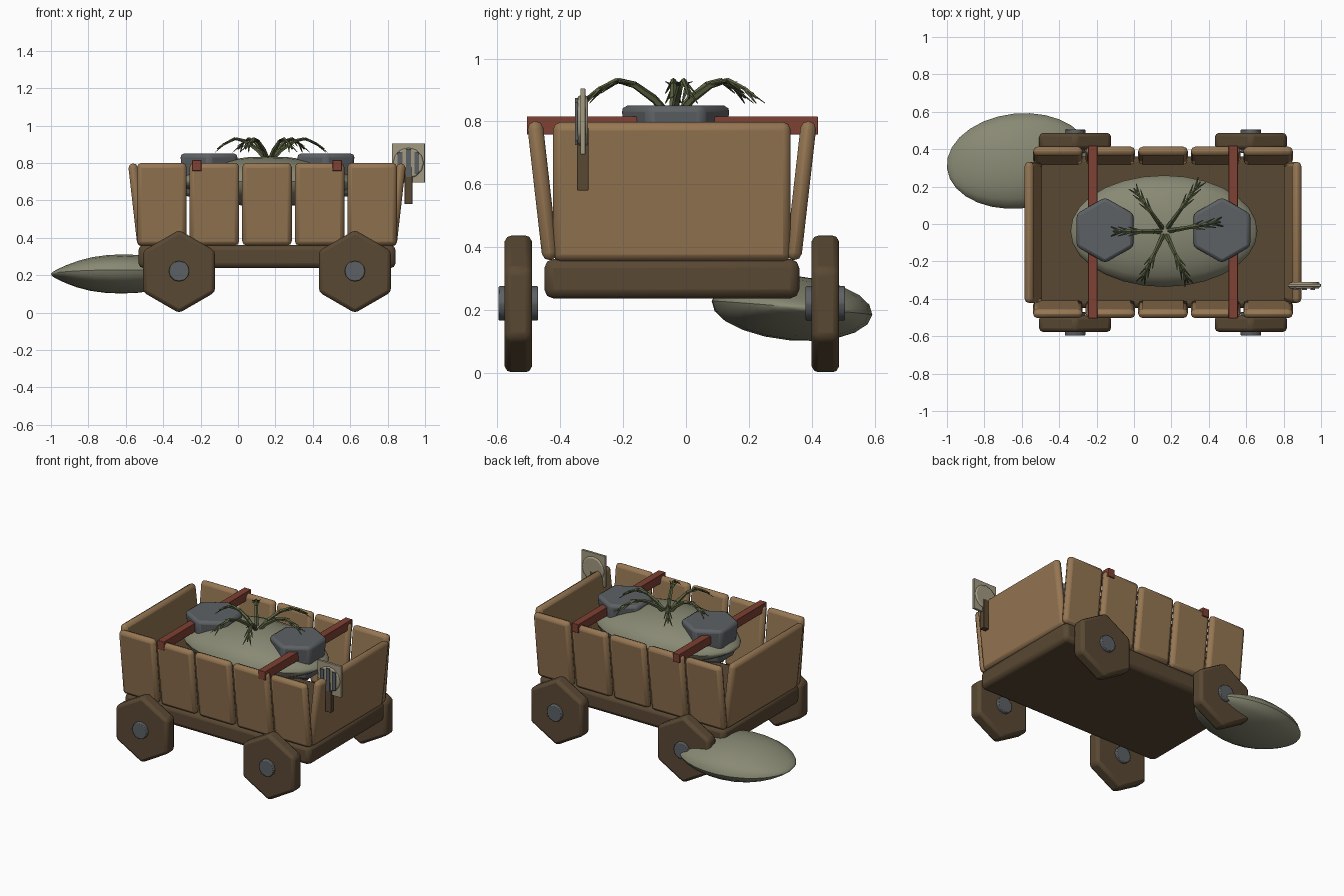
import bpy, bmesh, math
from mathutils import Vector, Matrix

if "Cube" in bpy.data.objects:
    bpy.data.objects.remove(bpy.data.objects["Cube"], do_unlink=True)


def material(name, r, g, b):
    m = bpy.data.materials.new(name)
    m.use_nodes = True
    m.diffuse_color = (r, g, b, 1)
    bsdf = next(n for n in m.node_tree.nodes if n.type == 'BSDF_PRINCIPLED')
    bsdf.inputs["Base Color"].default_value = (r, g, b, 1)
    bsdf.inputs["Roughness"].default_value = 0.9
    return m


LIGHT_WOOD = material("light wood", 0.30, 0.18, 0.085)
DARK_WOOD = material("dark wood", 0.10, 0.065, 0.033)
SACKCLOTH = material("sage sackcloth", 0.25, 0.25, 0.175)
SLATE = material("slate grey", 0.11, 0.12, 0.13)
RED = material("rust red", 0.21, 0.052, 0.032)
GREEN = material("leaf green", 0.10, 0.12, 0.05)
PALE = material("pale board", 0.36, 0.32, 0.22)

CX, CY = 0.155, -0.045      # middle of the cart body


def finish(name, bm, mat, loc=(0, 0, 0), rot=(0, 0, 0), bevel=0, smooth=True):
    mesh = bpy.data.meshes.new(name)
    bm.to_mesh(mesh)
    bm.free()
    mesh.materials.append(mat)
    ob = bpy.data.objects.new(name, mesh)
    bpy.context.collection.objects.link(ob)
    ob.location, ob.rotation_euler = loc, rot
    if bevel:
        mod = ob.modifiers.new("bevel", 'BEVEL')
        mod.width, mod.segments = bevel, 2
        mod.limit_method = 'ANGLE'
    if smooth:
        bpy.ops.object.select_all(action='DESELECT')
        ob.select_set(True)
        bpy.context.view_layer.objects.active = ob
        bpy.ops.object.shade_smooth_by_angle(angle=math.radians(35))
    return ob


def box(name, size, loc, mat, rot=(0, 0, 0), bevel=0):
    bm = bmesh.new()
    bmesh.ops.create_cube(bm, size=1)
    bmesh.ops.scale(bm, vec=size, verts=bm.verts)
    return finish(name, bm, mat, loc, rot, bevel)


def prism(name, sides, r_low, r_top, depth, loc, mat, rot=(0, 0, 0), bevel=0):
    bm = bmesh.new()
    bmesh.ops.create_cone(bm, cap_ends=True, segments=sides,
                          radius1=r_low, radius2=r_top, depth=depth)
    # put a corner on the local +y axis
    corner = max(bm.verts, key=lambda v: v.co.y).co
    bmesh.ops.rotate(bm, verts=bm.verts,
                     matrix=Matrix.Rotation(math.atan2(corner.x, corner.y), 3, 'Z'))
    return finish(name, bm, mat, loc, rot, bevel)


def sack(name, half, loc, rot):
    # ellipsoid whose ends are pressed flat like a tied bag
    bm = bmesh.new()
    bmesh.ops.create_uvsphere(bm, u_segments=20, v_segments=14, radius=1)
    bmesh.ops.rotate(bm, verts=bm.verts, matrix=Matrix.Rotation(math.pi / 2, 3, 'Y'))
    for v in bm.verts:
        x = abs(v.co.x)
        v.co.z *= 1 - 0.55 * x ** 3
        v.co = Vector((v.co.x * half[0], v.co.y * half[1], v.co.z * half[2]))
    return finish(name, bm, SACKCLOTH, loc, rot)


# cart bed
box("cart_bed", (1.375, 0.81, 0.125), (CX, CY, 0.30), DARK_WOOD, bevel=0.028)

# side planks and end boards, leaning outward
tilt = math.radians(6.5)
for side, label in ((-1, "front"), (1, "back")):
    for i in range(5):
        box(f"{label}_plank_{i + 1}", (0.265, 0.05, 0.445),
            (CX + (i - 2) * 0.281, CY + side * 0.411, 0.58),
            LIGHT_WOOD, (-side * tilt, 0, 0), 0.024)
for side, label in ((-1, "right"), (1, "left")):
    box(f"{label}_end_board", (0.05, 0.755, 0.445), (CX + side * 0.693, CY, 0.577),
        LIGHT_WOOD, (0, side * tilt, 0), 0.024)

# six-sided wheels with hubs
for y, label in ((-0.533, "front"), (0.443, "back")):
    for x, end in ((-0.315, "right"), (0.625, "left")):
        prism(f"{label}_{end}_wheel", 6, 0.222, 0.222, 0.087, (x, y, 0.22),
              DARK_WOOD, (math.pi / 2, 0, 0), 0.02)
        prism(f"{label}_{end}_hub", 12, 0.055, 0.055, 0.126, (x, y, 0.222),
              SLATE, (math.pi / 2, 0, 0), 0.004)

# cross bars
for x in (-0.22, 0.53):
    box("cross_bar", (0.05, 0.925, 0.058), (x, CY + 0.002, 0.787), RED, bevel=0.003)

# load: a sack on board, one fallen behind, and two stone blocks
sack("loaded_sack", (0.5, 0.298, 0.135), (0.16, -0.038, 0.70), (0, 0, 0))
sack("fallen_sack", (0.385, 0.255, 0.103), (-0.617, 0.337, 0.207),
     (math.radians(-5), 0, math.radians(6)))
for x in (-0.155, 0.47):
    prism("stone_block", 6, 0.15, 0.178, 0.23, (x, -0.033, 0.735), SLATE, bevel=0.02)

# sprouting plant
bm = bmesh.new()


def spike(a, b, r1, r2, flat=1.0):
    d = b - a
    m = (Matrix.Translation((a + b) / 2) @ d.to_track_quat('Z', 'Y').to_matrix().to_4x4()
         @ Matrix.Diagonal((1, flat, 1, 1)))
    bmesh.ops.create_cone(bm, cap_ends=True, segments=5, radius1=r1, radius2=r2,
                          depth=d.length, matrix=m)


root = Vector((0.165, -0.04, 0.80))
arch = ((0, 0), (0.22, 0.07), (0.45, 0.115), (0.65, 0.13), (0.85, 0.105), (1, 0.075))
tips = ((0, 0.19), (0.355, 0.225), (0.46, 0.01), (0.29, -0.315), (0.04, -0.305), (-0.11, -0.04))
for tx, ty in tips:
    out = Vector((tx - root.x, ty - root.y, 0))
    across = Vector((-out.y, out.x, 0)).normalized()
    pts = [root + out * t + Vector((0, 0, z)) for t, z in arch]
    for i, (a, b) in enumerate(zip(pts, pts[1:])):
        spike(a, b, 0.015 - 0.002 * i, 0.012 - 0.002 * i)
        if i > 1:
            for s in (-1, 1):
                leaf_end = a + (b - a) * 1.3 + across * s * 0.025 - Vector((0, 0, 0.008))
                spike(a, leaf_end, 0.009, 0.002, 0.5)
finish("sprouting_plant", bm, GREEN, smooth=False)

# small sign on a post at the left end
SX, SY = 0.911, -0.328
box("sign_post", (0.042, 0.036, 0.2), (SX, SY, 0.68), DARK_WOOD, bevel=0.003)
box("sign_board", (0.175, 0.016, 0.21), (SX, SY, 0.80), PALE, bevel=0.002)
prism("sign_boss", 12, 0.082, 0.082, 0.034, (SX, SY, 0.80), PALE, (math.pi / 2, 0, 0), 0.008)
for dx, h in ((-0.045, 0.12), (0, 0.15), (0.045, 0.12)):
    box("sign_slat", (0.026, 0.009, h), (SX + dx, SY - 0.02, 0.80), SLATE)
